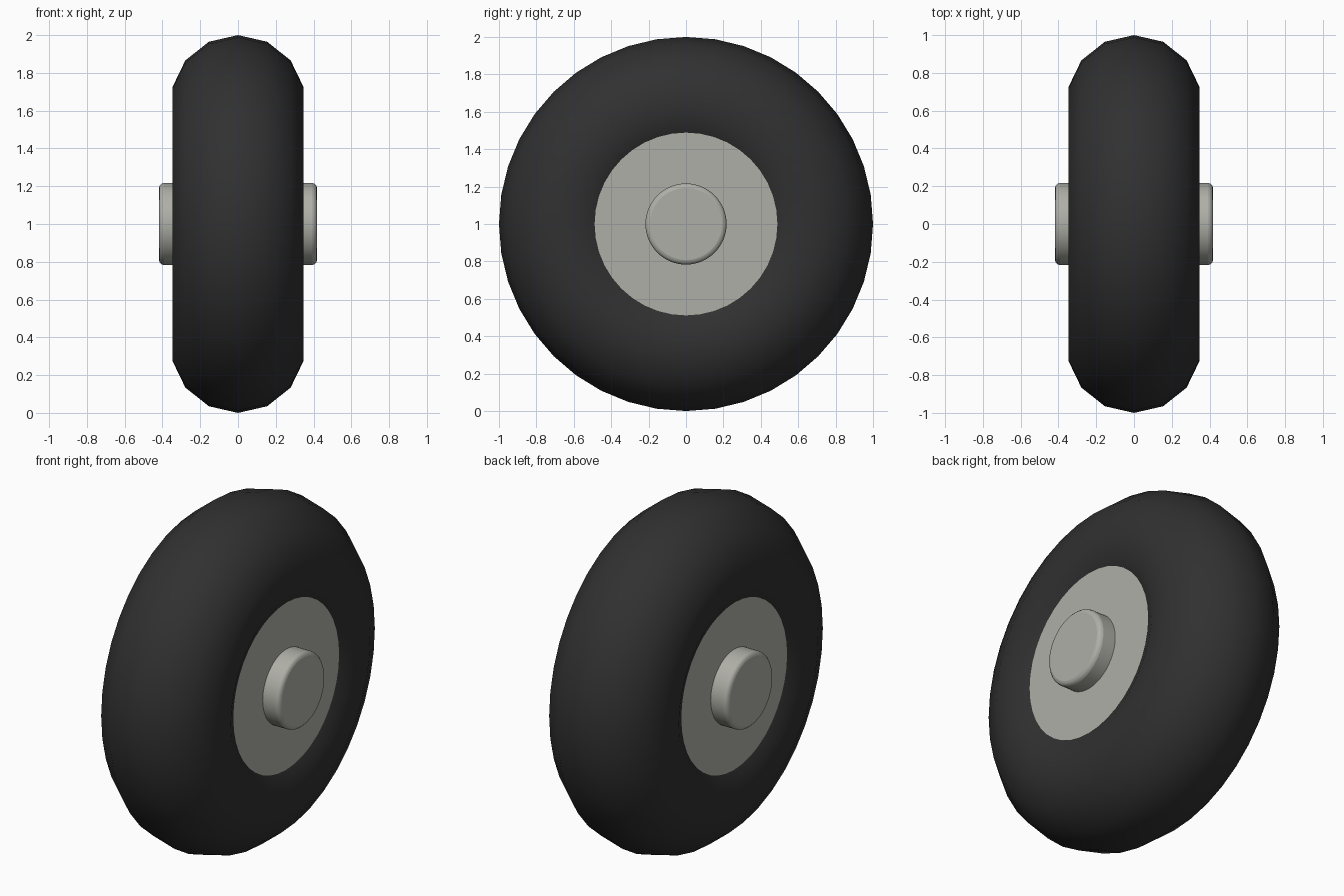
import bpy
from math import pi

if "Cube" in bpy.data.objects:
    bpy.data.objects.remove(bpy.data.objects["Cube"])


def material(name, color):
    mat = bpy.data.materials.new(name)
    mat.use_nodes = True
    mat.diffuse_color = color
    bsdf = next(n for n in mat.node_tree.nodes if n.type == "BSDF_PRINCIPLED")
    bsdf.inputs["Base Color"].default_value = color
    return mat


rubber = material("dark rubber", (0.03, 0.03, 0.03, 1))
metal = material("warm grey metal", (0.43, 0.43, 0.39, 1))

AXLE = (0, 0, 1)         # wheel centre
SIDEWAYS = (0, pi / 2, 0)  # turns the primitives' axis along x


def finish(name, mat, angle):
    obj = bpy.context.object
    obj.name = name
    obj.data.name = name
    obj.data.materials.append(mat)
    bpy.ops.object.transform_apply(location=False, rotation=True, scale=False)
    bpy.ops.object.shade_smooth_by_angle(angle=angle)
    return obj


def disc(name, radius, half_width, bevel=0):
    bpy.ops.mesh.primitive_cylinder_add(vertices=64, radius=radius, depth=2 * half_width,
                                        location=AXLE, rotation=SIDEWAYS)
    obj = finish(name, metal, pi / 6)
    if bevel:
        mod = obj.modifiers.new("rounded edge", "BEVEL")
        mod.width = bevel
        mod.segments = 3
        mod.limit_method = "ANGLE"
        bpy.ops.object.modifier_apply(modifier=mod.name)
        bpy.ops.object.shade_smooth_by_angle(angle=pi / 4)
    return obj


# Tyre: a fat ring with a coarse cross-section
bpy.ops.mesh.primitive_torus_add(major_segments=40, minor_segments=14,
                                 major_radius=0.643, minor_radius=0.357,
                                 location=AXLE, rotation=SIDEWAYS)
finish("tyre", rubber, pi / 3)

# Rim plate fills the hole on both sides, hub sticks out through it
disc("rim", 0.495, 0.312)
disc("hub", 0.217, 0.418, bevel=0.025)
